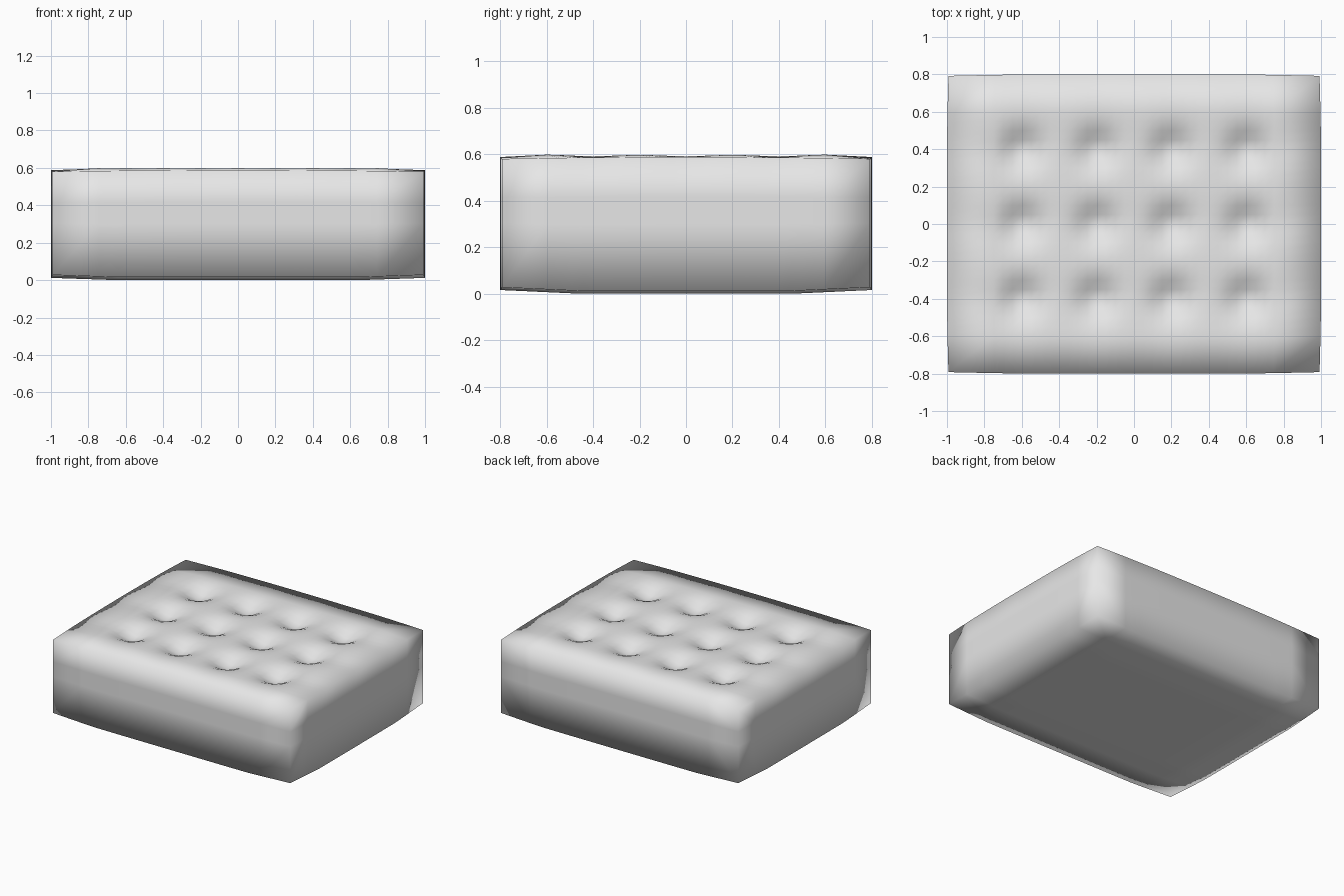
import bpy, bmesh, math

default_cube = bpy.data.objects.get("Cube")
if default_cube:
    bpy.data.objects.remove(default_cube, do_unlink=True)

HALF_X, HALF_Y, TOP = 1.0, 0.8, 0.6


def lines(inner, outer, step=0.05):
    """Fine grid lines in the middle with one wide strip at each border."""
    n = round(2 * inner / step)
    return [-outer] + [-inner + i * step for i in range(n + 1)] + [outer]


xs = lines(0.75, HALF_X)
ys = lines(0.6, HALF_Y)
levels = [0, 0.5, 0.7, 1]          # side rows from bottom rim to top rim
tufts = [(x, y) for x in (-0.6, -0.2, 0.2, 0.6) for y in (-0.4, 0, 0.4)]


def bulge(x, y):
    """Let the four sides swell slightly between the corners."""
    return (x * (1 - 0.008 * (y / HALF_Y) ** 4),
            y * (1 - 0.01 * (x / HALF_X) ** 4))


def top_z(x, y):
    on_rim = abs(x) > 0.99 or abs(y) > 0.79
    if on_rim:
        return 0.588 - 0.008 * abs(x / HALF_X * y / HALF_Y) ** 2
    z = TOP
    for tx, ty in tufts:
        r2 = (x - tx) ** 2 + (y - ty) ** 2
        z -= 0.065 * math.exp(-r2 / 0.01) + 0.012 * math.exp(-r2 / 0.03)
    return z


def bottom_z(x, y):
    dx = max(0, (abs(x) - 0.65) / 0.35)
    dy = max(0, (abs(y) - 0.45) / 0.35)
    return 0.012 * dx + 0.016 * dy


bm = bmesh.new()


def sheet(us, vs, place):
    """Add a grid of quads whose corners are given by place(u, v)."""
    rows = [[bm.verts.new(place(u, v)) for u in us] for v in vs]
    for low, high in zip(rows, rows[1:]):
        for i in range(len(us) - 1):
            bm.faces.new((low[i], low[i + 1], high[i + 1], high[i]))


def side_point(x, y, t):
    low, high = bottom_z(x, y), top_z(x, y)
    return (*bulge(x, y), low + (high - low) * t)


# Tufted top and shallow underside
sheet(xs, ys, lambda x, y: (*bulge(x, y), top_z(x, y)))
sheet(xs, ys, lambda x, y: (*bulge(x, y), bottom_z(x, y)))

# Four upright sides
for s in (-1, 1):
    sheet(xs, levels, lambda x, t: side_point(x, s * HALF_Y, t))
    sheet(ys, levels, lambda y, t: side_point(s * HALF_X, y, t))

bmesh.ops.remove_doubles(bm, verts=bm.verts[:], dist=0.001)
bmesh.ops.recalc_face_normals(bm, faces=bm.faces[:])
for face in bm.faces:
    face.smooth = True

mesh = bpy.data.meshes.new("tufted_cushion")
bm.to_mesh(mesh)
bm.free()
cushion = bpy.data.objects.new("tufted_cushion", mesh)
bpy.context.collection.objects.link(cushion)

# Plain light grey upholstery
fabric = bpy.data.materials.new("light_grey_fabric")
fabric.use_nodes = True
colour = (0.8, 0.8, 0.8, 1)
fabric.diffuse_color = colour
fabric.node_tree.nodes["Principled BSDF"].inputs["Base Color"].default_value = colour
mesh.materials.append(fabric)
